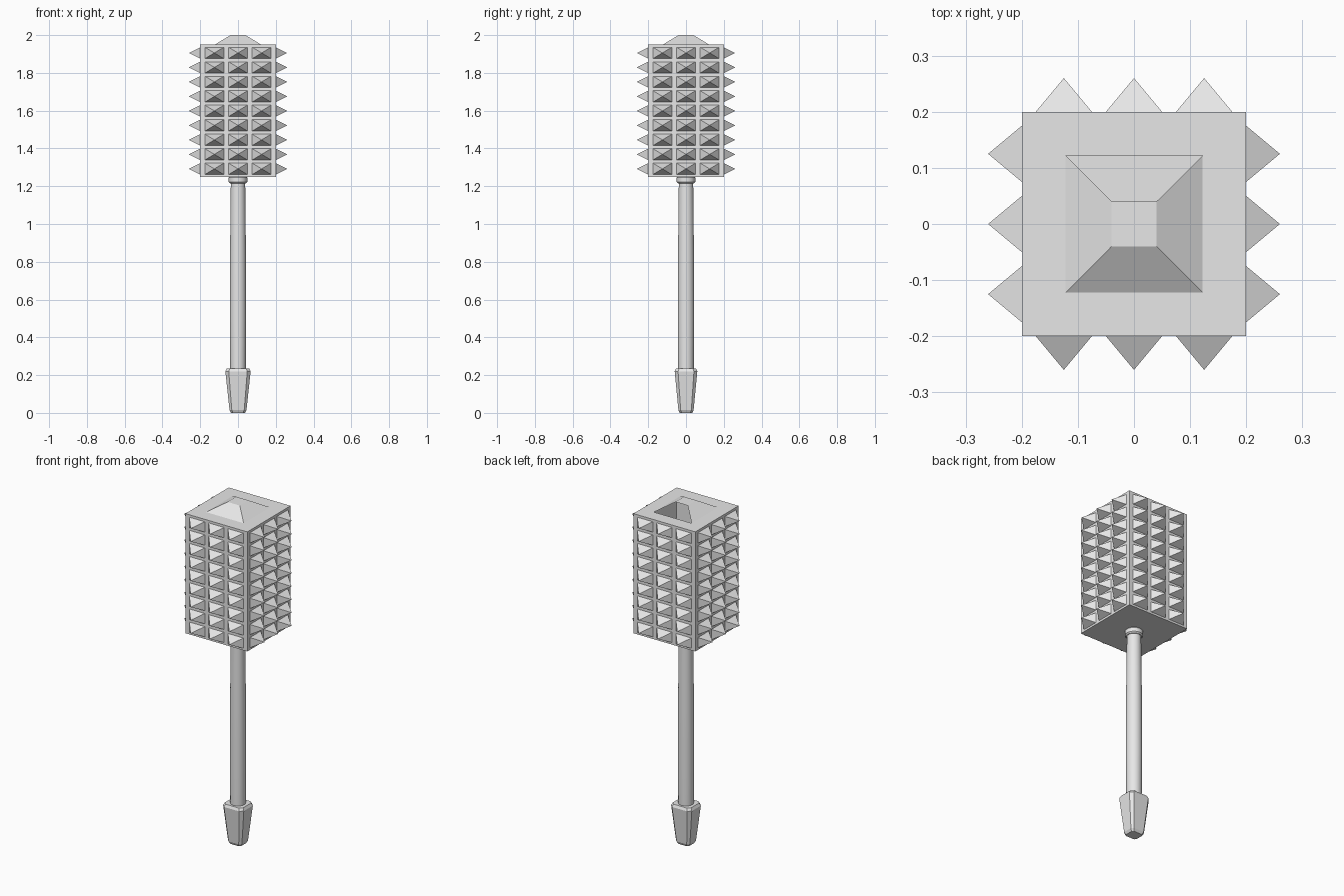
import bpy, bmesh, math
from mathutils import Matrix, Vector

cube = bpy.data.objects.get("Cube")
if cube:
    bpy.data.objects.remove(cube, do_unlink=True)

grey = bpy.data.materials.new("light_grey")
grey.use_nodes = True
grey.diffuse_color = (0.8, 0.8, 0.8, 1)
grey.node_tree.nodes["Principled BSDF"].inputs["Base Color"].default_value = (0.8, 0.8, 0.8, 1)


def finish(name, bm, smooth=False):
    mesh = bpy.data.meshes.new(name)
    bm.to_mesh(mesh)
    bm.free()
    mesh.materials.append(grey)
    obj = bpy.data.objects.new(name, mesh)
    bpy.context.collection.objects.link(obj)
    if smooth:
        bpy.ops.object.select_all(action="DESELECT")
        obj.select_set(True)
        bpy.context.view_layer.objects.active = obj
        bpy.ops.object.shade_smooth_by_angle(angle=math.radians(35))
    return obj


def stack(name, rings, smooth=False):
    """Bridge equal-sized rings of points and cap both ends."""
    bm = bmesh.new()
    loops = [[bm.verts.new(p) for p in ring] for ring in rings]
    n = len(loops[0])
    for low, high in zip(loops, loops[1:]):
        for i in range(n):
            j = (i + 1) % n
            bm.faces.new((low[i], low[j], high[j], high[i]))
    bm.faces.new(loops[0][::-1])
    bm.faces.new(loops[-1])
    return finish(name, bm, smooth)


def circle(r, z, n=32):
    return [(r * math.cos(math.tau * i / n), r * math.sin(math.tau * i / n), z) for i in range(n)]


def square(r, z):
    return [Vector((x * r, y * r, z)) for x, y in ((-1, -1), (1, -1), (1, 1), (-1, 1))]


def bevelled(scale, z):
    x, y, c = 0.067 * scale, 0.06 * scale, 0.018 * scale
    return [(x, c - y, z), (x, y - c, z), (x - c, y, z), (c - x, y, z),
            (-x, y - c, z), (-x, c - y, z), (c - x, -y, z), (x - c, -y, z)]


BOTTOM, TOP, HALF = 1.25, 1.95, 0.2

# Hollow head, its raised cap open at the back
bm = bmesh.new()
rings = [[bm.verts.new(p) for p in square(r, z)]
         for r, z in ((HALF, BOTTOM), (HALF, TOP), (0.122, TOP), (0.04, 2.0))]
for level, (low, high) in enumerate(zip(rings, rings[1:])):
    for i in range(4):
        if level == 2 and i == 2:
            continue
        j = (i + 1) % 4
        bm.faces.new((low[i], low[j], high[j], high[i]))
bm.faces.new(rings[0][::-1])
bm.faces.new(rings[-1])
finish("head", bm)

# Three columns of nine spikes on each of the four sides
bm = bmesh.new()
for side in range(4):
    turn = Matrix.Rotation(side * math.pi / 2, 4, "Z")
    for col in (-1, 0, 1):
        for row in range(9):
            x, z = col * 0.125, 1.292 + row * 0.0767
            base = [bm.verts.new(turn @ Vector((x + dx * 0.05, -HALF, z + dz * 0.03)))
                    for dx, dz in ((-1, -1), (1, -1), (1, 1), (-1, 1))]
            tip = bm.verts.new(turn @ Vector((x, -0.26, z)))
            for i in range(4):
                bm.faces.new((base[i], base[(i + 1) % 4], tip))
finish("spikes", bm)

# Round shaft, collar and bevelled pommel
stack("shaft", [circle(r, z) for r, z in
                ((0.041, 0.22), (0.043, 0.5), (0.042, 0.85), (0.038, 1.23))], True)
stack("collar", [circle(r, z) for r, z in
                 ((0.042, 1.215), (0.049, 1.222), (0.049, 1.245), (0.045, BOTTOM))], True)
stack("pommel", [bevelled(s, z) for s, z in
                 ((0.55, 0), (0.67, 0.015), (1, 0.22), (0.88, 0.235))])
